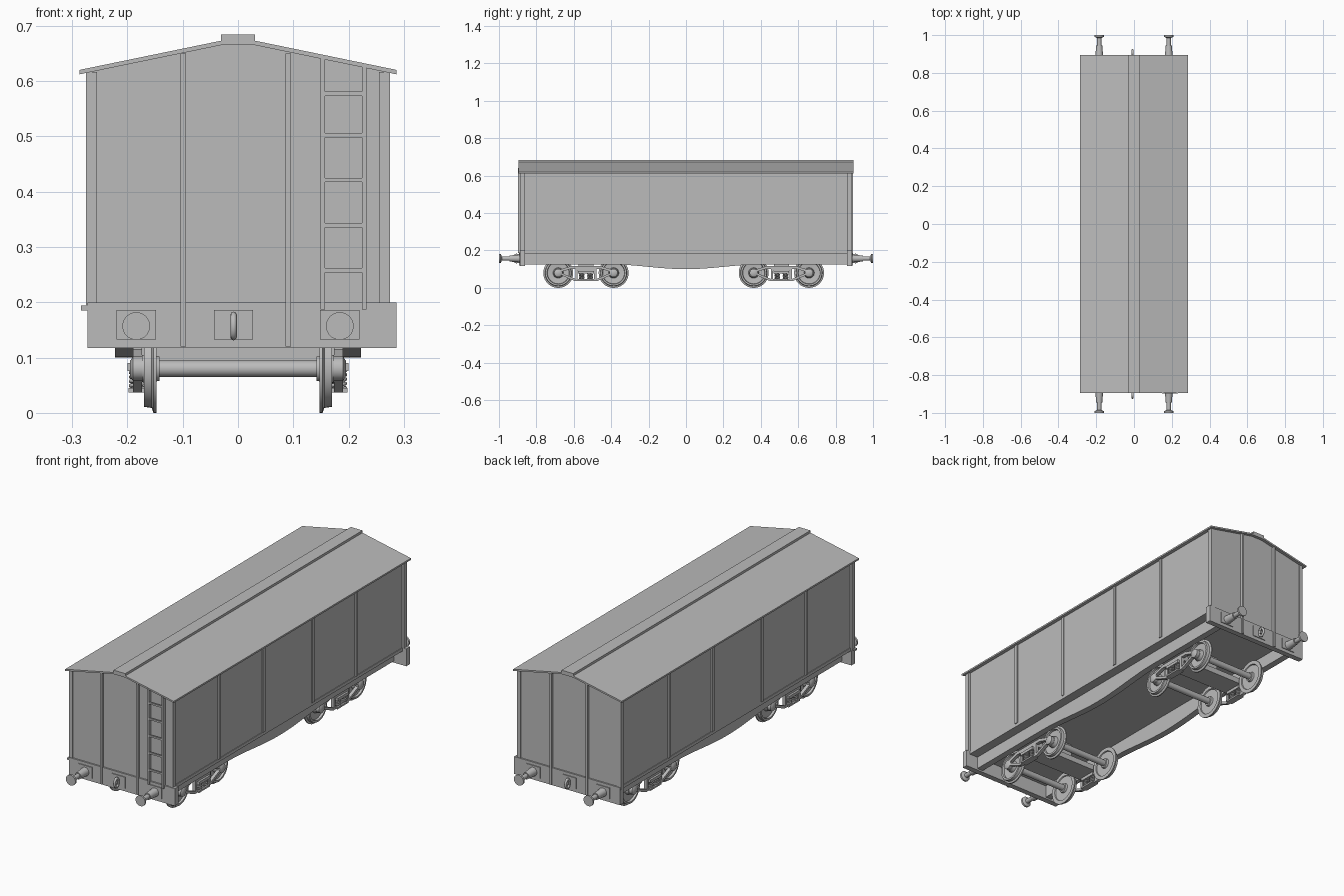
import bpy, bmesh, math
from mathutils import Matrix, Vector

cube = bpy.data.objects.get("Cube")
if cube:
    bpy.data.objects.remove(cube, do_unlink=True)

grey = bpy.data.materials.new("plain grey")
grey.use_nodes = True
grey.diffuse_color = (0.5, 0.5, 0.5, 1)
grey.node_tree.nodes["Principled BSDF"].inputs["Base Color"].default_value = (0.5, 0.5, 0.5, 1)


def finish(name, bm, smooth=False, inward=False):
    bmesh.ops.recalc_face_normals(bm, faces=bm.faces)
    if inward:
        bmesh.ops.reverse_faces(bm, faces=bm.faces)
    mesh = bpy.data.meshes.new(name)
    bm.to_mesh(mesh)
    bm.free()
    mesh.materials.append(grey)
    if smooth:
        mesh.shade_smooth()
        mesh.set_sharp_from_angle(angle=math.radians(35))
    obj = bpy.data.objects.new(name, mesh)
    bpy.context.collection.objects.link(obj)
    return obj


def box(name, x, y, z, inward=False):
    """Box from three (low, high) ranges."""
    bm = bmesh.new()
    bmesh.ops.create_cube(bm, size=1)
    for v in bm.verts:
        v.co = [(lo + hi) / 2 + c * (hi - lo) for c, (lo, hi) in zip(v.co, (x, y, z))]
    return finish(name, bm, inward=inward)


def prism(name, pts, axis, lo, hi):
    """Outline in (x, z) pushed along y, or in (y, z) pushed along x."""
    bm = bmesh.new()
    place = (lambda p, t: (p[0], t, p[1])) if axis == "y" else (lambda p, t: (t, p[0], p[1]))
    face = bm.faces.new([bm.verts.new(place(p, lo)) for p in pts])
    step = Vector((0, hi - lo, 0)) if axis == "y" else Vector((hi - lo, 0, 0))
    new = bmesh.ops.extrude_face_region(bm, geom=[face])["geom"]
    bmesh.ops.translate(bm, vec=step, verts=[v for v in new if isinstance(v, bmesh.types.BMVert)])
    return finish(name, bm)


def lathe(name, profile, axis, centre, side=1, steps=32):
    """Turn (radius, distance) points about a line along x or y."""
    bm = bmesh.new()
    if axis == "x":
        verts = [bm.verts.new((t * side, r, 0)) for r, t in profile]
        line = (1, 0, 0)
    else:
        verts = [bm.verts.new((r, t * side, 0)) for r, t in profile]
        line = (0, 1, 0)
    edges = [bm.edges.new(pair) for pair in zip(verts, verts[1:])]
    bmesh.ops.spin(bm, geom=verts + edges, cent=(0, 0, 0), axis=line,
                   angle=math.tau, steps=steps, use_duplicate=False)
    bmesh.ops.remove_doubles(bm, verts=bm.verts, dist=0.0002)
    bmesh.ops.translate(bm, vec=centre, verts=bm.verts)
    return finish(name, bm, smooth=True)


def strut(name, x, start, end, thick):
    """Flat bar between two (y, z) points."""
    a, b = Vector(start), Vector(end)
    n = (b - a).orthogonal().normalized() * thick / 2
    return prism(name, [a + n, b + n, b - n, a - n], "x", *x)


def span(s, lo, hi):
    """Range on one side of the middle."""
    return tuple(sorted((s * lo, s * hi)))


def tube(name, points, radius, cyclic=False):
    curve = bpy.data.curves.new(name, "CURVE")
    curve.dimensions = "3D"
    curve.bevel_depth = radius
    curve.bevel_resolution = 2
    spline = curve.splines.new("POLY")
    spline.points.add(len(points) - 1)
    for p, co in zip(spline.points, points):
        p.co = (*co, 1)
    spline.use_cyclic_u = cyclic
    spline.use_smooth = True
    curve.materials.append(grey)
    obj = bpy.data.objects.new(name, curve)
    bpy.context.collection.objects.link(obj)


# Body shell and roof
prism("body", [(-.265, .185), (.265, .185), (.265, .617), (.03, .667), (-.03, .667), (-.265, .617)],
      "y", -.88, .88)
half = [(.287, .62), (.03, .673)]
top = half + [(-x, z) for x, z in reversed(half)]
prism("roof", top + [(x, z - .008) for x, z in reversed(top)], "y", -.895, .895)
box("ridge_cap", (-.031, .031), (-.895, .895), (.668, .684))

# Side walls: posts, doors and sole bars
belly = [(y / 20, .1 + .025 * (1 - math.cos(math.pi * y / 8)) / 2) for y in range(-8, 9)]
sole = [(-.87, .19), (-.87, .125)] + belly + [(.87, .125), (.87, .19)]
for s, side in ((1, "left"), (-1, "right")):
    for y in (-.525, -.19, .18, .51):
        box(side + "_wall_post", span(s, .26, .272), (y - .008, y + .008), (.2, .617))
    for y in (-.872, .872):
        box(side + "_corner_post", span(s, .255, .275), (y - .012, y + .012), (.19, .616))
    box(side + "_sill", span(s, .255, .268), (-.88, .88), (.185, .2))
    box(side + "_door", span(s, .264, .268), (-.182, .172), (.2, .615), inward=s < 0)
    prism(side + "_sole_bar", sole, "x", *span(s, .19, .222))

# Ends: beam, posts, buffers and coupling
buffer = [(0, .885), (.021, .885), (.016, .945), (.011, .945), (.011, .985), (.025, .991), (.025, 1), (0, 1)]
for s, end in ((-1, "front"), (1, "back")):
    box(end + "_beam", (-.272, .287), span(s, .86, .887), (.117, .2))
    for x in (-.099, .091):
        box(end + "_end_post", (x - .005, x + .005), span(s, .875, .893), (.12, .65))
    for x in (-.184, .184):
        box(end + "_buffer_plate", (x - .036, x + .036), span(s, .885, .891), (.133, .186))
        lathe(end + "_buffer", buffer, "y", (x, 0, .157), s)
    box(end + "_coupling_plate", (-.043, .027), span(s, .885, .891), (.133, .186))
    box(end + "_hook_shank", (-.013, -.003), span(s, .888, .905), (.15, .165))
    ring = [(-.008, s * (.906 + .014 * math.cos(a)), .157 + .02 * math.sin(a))
            for a in (math.tau * i / 20 for i in range(20))]
    tube(end + "_coupling_link", ring, .006, cyclic=True)
box("lamp_bracket", (-.284, -.27), (-.885, -.87), (.185, .194))

# Ladder on the front end
for x, z in ((.153, .642), (.228, .626)):
    box("ladder_rail", (x - .004, x + .004), (-.897, -.88), (.187, z))
for z in (.258, .339, .421, .502, .577):
    box("ladder_rung", (.153, .228), (-.897, -.889), (z - .004, z + .004))

# Wheel sets and bogies
wheel = [(0, .142), (.022, .142), (.024, .152), (.06, .152), (.062, .147), (.08, .147), (.08, .153),
         (.071, .156), (.069, .17), (.06, .17), (.058, .16), (.028, .157), (.024, .174), (0, .174)]
for centre in (-.535, .51):
    box("bolster", (-.19, .19), (centre - .055, centre + .055), (.09, .117))
    box("bogie_pivot", (-.04, .04), (centre - .04, centre + .04), (.11, .19))
    for y in (centre - .148, centre + .148):
        lathe("axle", [(0, -.15), (.015, -.15), (.015, .15), (0, .15)], "x", (0, y, .08))
        for s in (1, -1):
            lathe("wheel", wheel, "x", (0, y, .08), s, 40)
            lathe("axle_box", [(0, .165), (.022, .165), (.022, .19), (.014, .195), (0, .195)],
                  "x", (0, y, .08), s, 20)
    for s in (1, -1):
        x = span(s, .174, .19)
        # Side frame: top bar, sloping arms, lower bar and upright guides
        strut("frame_top", x, (centre - .085, .109), (centre + .085, .109), .016)
        strut("frame_bottom", x, (centre - .06, .042), (centre + .06, .042), .01)
        for d in (-1, 1):
            strut("frame_upper_arm", x, (centre + d * .148, .088), (centre + d * .08, .109), .014)
            strut("frame_lower_arm", x, (centre + d * .135, .075), (centre + d * .058, .042), .012)
            strut("frame_guide", x, (centre + d * .05, .04), (centre + d * .05, .105), .012)
        box("spring_cap", span(s, .165, .2), (centre - .042, centre + .042), (.076, .09))
        box("spring_seat", span(s, .165, .198), (centre - .042, centre + .042), (.037, .045))
        for d in (-.022, .022):
            coil = [(s * .182 + .012 * math.cos(a), centre + d + .012 * math.sin(a), .045 + .032 * i / 48)
                    for i, a in ((i, math.tau * i / 12) for i in range(49))]
            tube("coil_spring", coil, .0035)
